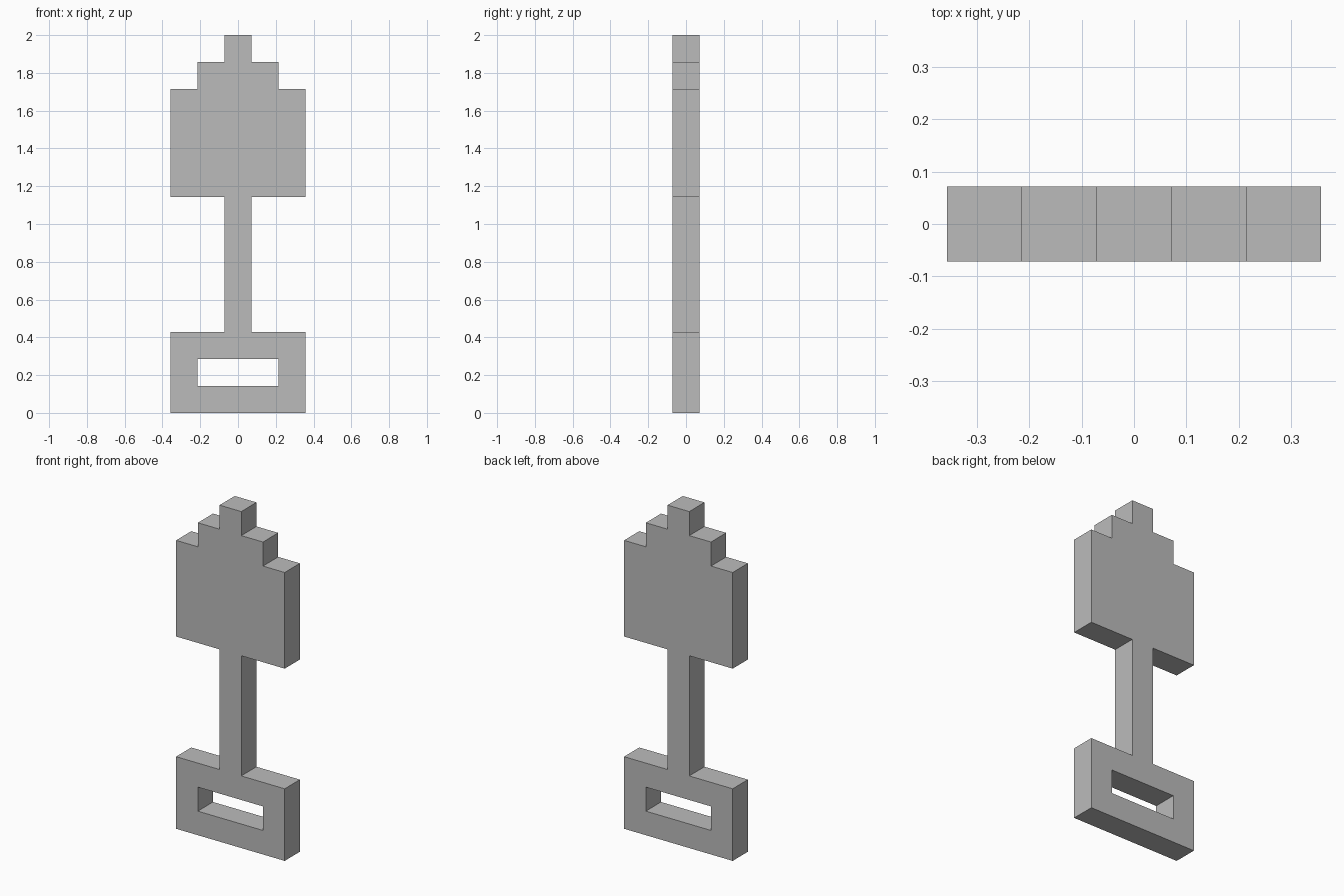
import bpy
import bmesh

cube = bpy.data.objects.get("Cube")
if cube:
    bpy.data.objects.remove(cube, do_unlink=True)

U = 2 / 14  # one block: the shovel is 14 blocks tall, 5 wide, 1 deep

grey = bpy.data.materials.new("plain grey")
grey.use_nodes = True
colour = (0.5, 0.5, 0.5, 1)
grey.diffuse_color = colour
grey.node_tree.nodes["Principled BSDF"].inputs["Base Color"].default_value = colour


def add_outline(curve, half):
    """Add a closed outline from its right half, mirrored in x."""
    points = half + [(-x, z) for x, z in reversed(half)]
    spline = curve.splines.new("POLY")
    spline.points.add(len(points) - 1)
    for p, (x, z) in zip(spline.points, points):
        p.co = (x * U, z * U, 0, 1)
    spline.use_cyclic_u = True


# Silhouette: grip, shaft, then the blade stepping in to its tip
profile = bpy.data.curves.new("shovel_profile", "CURVE")
profile.dimensions = "2D"
profile.fill_mode = "BOTH"
profile.extrude = U / 2
add_outline(profile, [(2.5, 0), (2.5, 3), (0.5, 3), (0.5, 8), (2.5, 8), (2.5, 12),
                      (1.5, 12), (1.5, 13), (0.5, 13), (0.5, 14)])
# Hand slot in the grip
add_outline(profile, [(1.5, 1), (1.5, 2)])

# Turn the extruded profile into one closed mesh, standing upright
helper = bpy.data.objects.new("profile_helper", profile)
bpy.context.collection.objects.link(helper)
graph = bpy.context.evaluated_depsgraph_get()
mesh = bpy.data.meshes.new_from_object(helper.evaluated_get(graph))
bpy.data.objects.remove(helper, do_unlink=True)

bm = bmesh.new()
bm.from_mesh(mesh)
bmesh.ops.remove_doubles(bm, verts=bm.verts, dist=U / 100)
for v in bm.verts:
    x, z, depth = v.co
    v.co = (x, -depth, z)
bmesh.ops.recalc_face_normals(bm, faces=bm.faces)
for f in bm.faces:
    f.smooth = False
    f.material_index = 0
bm.to_mesh(mesh)
bm.free()

mesh.name = "shovel"
mesh.materials.clear()
mesh.materials.append(grey)
shovel = bpy.data.objects.new("shovel", mesh)
bpy.context.collection.objects.link(shovel)
